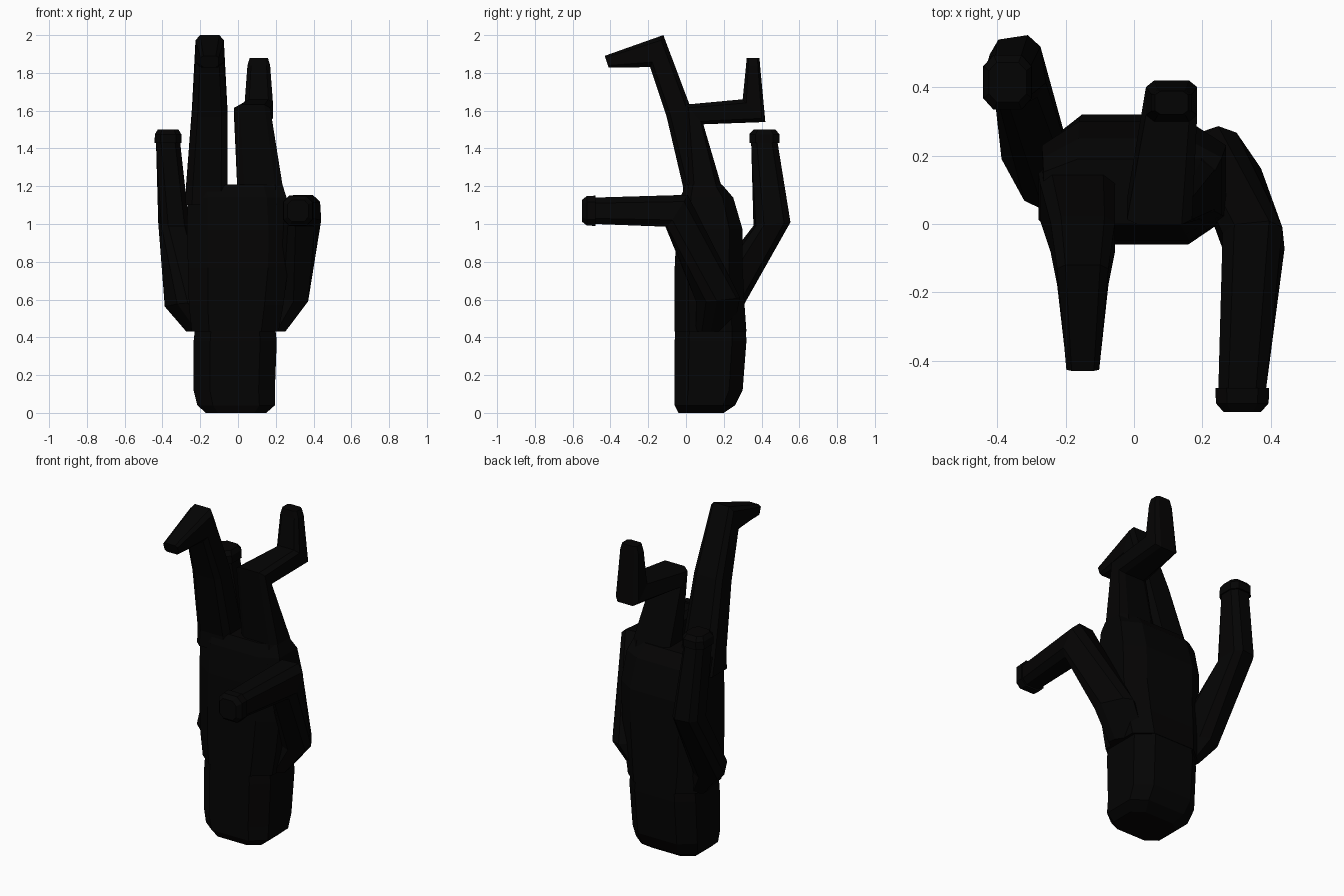
import bpy, bmesh
from math import cos, sin
from mathutils import Vector, Matrix

black = bpy.data.materials.new("black")
black.diffuse_color = (0.0012, 0.0011, 0.0011, 1)


def loft(name, sections, chamfer=0.58):
    """Eight-sided rings (x, y, z, half width, half depth, tilt[, yaw]), skinned and capped."""
    c = chamfer
    shape = [(1, -c), (1, c), (c, 1), (-c, 1), (-1, c), (-1, -c), (-c, -1), (c, -1)]
    bm = bmesh.new()
    rings = []
    for x, y, z, hu, hv, tilt, *yaw in sections:
        turn = Matrix.Rotation(yaw[0] if yaw else 0, 3, 'Z')
        u_axis = turn @ Vector((hu, 0, 0))
        v_axis = turn @ Vector((0, cos(tilt), sin(tilt))) * hv
        rings.append([bm.verts.new(Vector((x, y, z)) + u_axis * u + v_axis * v)
                      for u, v in shape])
    for r, s in zip(rings, rings[1:]):
        for i in range(8):
            j = (i + 1) % 8
            bm.faces.new((r[i], r[j], s[j], s[i]))
    bm.faces.new(rings[0])
    bm.faces.new(rings[-1])
    bmesh.ops.recalc_face_normals(bm, faces=bm.faces)
    mesh = bpy.data.meshes.new(name)
    bm.to_mesh(mesh)
    bm.free()
    mesh.materials.append(black)
    obj = bpy.data.objects.new(name, mesh)
    bpy.context.collection.objects.link(obj)
    return obj


# Wrist stump
loft("wrist", [
    (-0.01, 0.08, 0.00, 0.16, 0.12, 0),
    (-0.01, 0.10, 0.04, 0.205, 0.16, 0),
    (-0.02, 0.12, 0.12, 0.215, 0.18, 0),
    (-0.015, 0.13, 0.38, 0.22, 0.19, 0),
    (-0.015, 0.13, 0.47, 0.21, 0.185, 0)], 0.6)

# Palm
loft("palm", [
    (-0.015, 0.13, 0.43, 0.23, 0.19, 0),
    (-0.01, 0.125, 0.57, 0.25, 0.185, 0),
    (0.0, 0.12, 0.77, 0.265, 0.18, 0),
    (0.0, 0.125, 0.97, 0.27, 0.175, 0),
    (-0.005, 0.11, 1.14, 0.262, 0.14, 0),
    (-0.015, 0.095, 1.21, 0.25, 0.095, 0)], 0.6)

# Finger curled forward at the tip
loft("front_finger", [
    (-0.165, 0.08, 1.10, 0.115, 0.10, 0),
    (-0.165, 0.065, 1.20, 0.11, 0.08, 0.1),
    (-0.15, -0.04, 1.595, 0.094, 0.068, 0.39),
    (-0.15, -0.155, 1.915, 0.075, 0.092, 1.18),
    (-0.15, -0.42, 1.86, 0.048, 0.032, 1.89)], 0.68)

# Finger bent backward, then up
loft("back_finger", [
    (0.115, 0.10, 1.10, 0.13, 0.11, 0),
    (0.115, 0.10, 1.21, 0.12, 0.085, 0),
    (0.075, 0.045, 1.58, 0.095, 0.07, -0.84),
    (0.11, 0.36, 1.60, 0.075, 0.085, -0.785),
    (0.11, 0.355, 1.84, 0.06, 0.037, 0),
    (0.11, 0.355, 1.88, 0.048, 0.034, 0)], 0.68)

# Side thumb rising behind the palm, with a knobbed tip
loft("left_thumb", [
    (-0.20, 0.15, 0.43, 0.05, 0.10, 0, 0.5),
    (-0.28, 0.17, 0.57, 0.085, 0.12, -0.1, 0.5),
    (-0.34, 0.455, 1.00, 0.075, 0.093, 0.1, 0.15),
    (-0.37, 0.415, 1.43, 0.064, 0.070, 0),
    (-0.37, 0.415, 1.43, 0.072, 0.080, 0),
    (-0.37, 0.415, 1.475, 0.070, 0.080, 0),
    (-0.37, 0.415, 1.50, 0.055, 0.058, 0)])

# Side thumb bent forward, with a knobbed tip
loft("right_thumb", [
    (0.17, 0.15, 0.43, 0.05, 0.10, 0, 0.6),
    (0.27, 0.17, 0.60, 0.08, 0.11, 0.1, 0.6),
    (0.35, -0.05, 1.07, 0.088, 0.10, 1.0, 0.1),
    (0.317, -0.48, 1.07, 0.070, 0.070, 1.57),
    (0.317, -0.48, 1.07, 0.079, 0.080, 1.57),
    (0.317, -0.525, 1.07, 0.077, 0.078, 1.57),
    (0.317, -0.55, 1.07, 0.055, 0.058, 1.57)])
